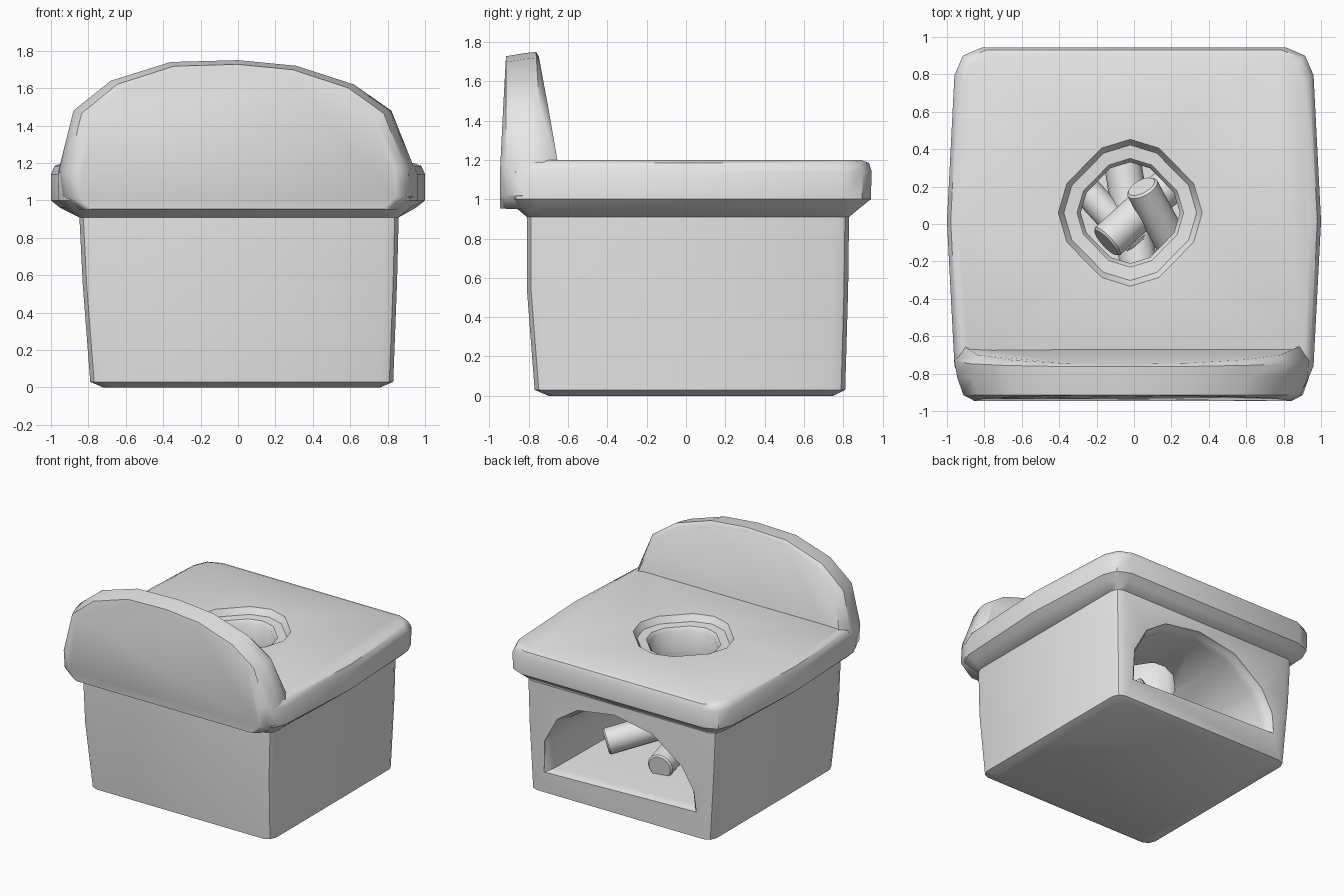
import bpy, bmesh, math
from mathutils import Vector

cube = bpy.data.objects.get("Cube")
if cube:
    bpy.data.objects.remove(cube, do_unlink=True)

grey = bpy.data.materials.new("clay_grey")
grey.use_nodes = True
grey.diffuse_color = (0.8, 0.8, 0.8, 1)
grey.node_tree.nodes["Principled BSDF"].inputs["Base Color"].default_value = (0.8, 0.8, 0.8, 1)


def loft(name, rings):
    """Closed solid through rings of equal point count."""
    bm = bmesh.new()
    loops = [[bm.verts.new(p) for p in ring] for ring in rings]
    n = len(loops[0])
    for a, b in zip(loops, loops[1:]):
        for i in range(n):
            j = (i + 1) % n
            bm.faces.new((a[i], a[j], b[j], b[i]))
    bm.faces.new(loops[0][::-1])
    bm.faces.new(loops[-1])
    bmesh.ops.recalc_face_normals(bm, faces=bm.faces)
    mesh = bpy.data.meshes.new(name)
    bm.to_mesh(mesh)
    bm.free()
    mesh.materials.append(grey)
    ob = bpy.data.objects.new(name, mesh)
    bpy.context.collection.objects.link(ob)
    return ob


def box_ring(z, x0, x1, y0, y1, r, bulge=0.0):
    """Rounded rectangle whose left and right sides may swell at the middle."""
    a, b = x0 + bulge, x1 - bulge
    k = 0.3 * r
    ym = (y0 + y1) / 2
    pts = [(a + r, y0), (b - r, y0), (b - k, y0 + k), (b, y0 + r), (x1, ym),
           (b, y1 - r), (b - k, y1 - k), (b - r, y1), (a + r, y1),
           (a + k, y1 - k), (a, y1 - r), (x0, ym), (a, y0 + r), (a + k, y0 + k)]
    return [(x, y, z) for x, y in pts]


def apply(ob, kind, **settings):
    mod = ob.modifiers.new(kind, kind)
    for key, value in settings.items():
        setattr(mod, key, value)
    bpy.ops.object.select_all(action='DESELECT')
    bpy.context.view_layer.objects.active = ob
    ob.select_set(True)
    bpy.ops.object.modifier_apply(modifier=mod.name)


def smooth(ob, angle=40):
    bpy.ops.object.select_all(action='DESELECT')
    bpy.context.view_layer.objects.active = ob
    ob.select_set(True)
    bpy.ops.object.shade_smooth_by_angle(angle=math.radians(angle))


# Body, slightly wider towards the top
body = loft("stove_body", [
    box_ring(0.0, -0.72, 0.76, -0.70, 0.75, 0.06),
    box_ring(0.03, -0.79, 0.83, -0.77, 0.81, 0.07),
    box_ring(0.55, -0.83, 0.85, -0.81, 0.825, 0.07),
    box_ring(0.95, -0.85, 0.86, -0.81, 0.83, 0.07)])

# Overhanging top slab with a sloped underside
slab = loft("top_slab", [
    box_ring(0.91, -0.85, 0.86, -0.81, 0.83, 0.07),
    box_ring(0.96, -0.95, 0.95, -0.87, 0.89, 0.12, 0.03),
    box_ring(1.00, -1.0, 1.0, -0.91, 0.94, 0.15, 0.04),
    box_ring(1.14, -1.0, 1.0, -0.91, 0.945, 0.15, 0.04),
    box_ring(1.185, -0.98, 0.98, -0.90, 0.93, 0.15, 0.04),
    box_ring(1.2, -0.94, 0.94, -0.88, 0.89, 0.13, 0.03)])

# Cutter for the arched fire opening
ARCH = [(0.68, 0.2), (0.67, 0.45), (0.56, 0.65), (0.38, 0.77), (0.06, 0.82),
        (-0.27, 0.76), (-0.53, 0.57), (-0.63, 0.4), (-0.65, 0.24)]


def arch_ring(y, s):
    return [(0.02 + (x - 0.02) * s, y, 0.46 + (z - 0.46) * s) for x, z in ARCH]


arch = loft("arch_cutter", [arch_ring(1.0, 1.03), arch_ring(0.815, 1.02), arch_ring(0.79, 0.98),
                            arch_ring(0.74, 0.95), arch_ring(-0.6, 0.88)])

# Cutter for the stepped cooking hole
QUARTER = [(1, 0), (0.88, 0.4), (0.4, 0.88)]


def hole_ring(z, r):
    pts = []
    for turn in range(4):
        for x, y in QUARTER:
            for _ in range(turn):
                x, y = -y, x
            pts.append((-0.02 + x * r, 0.06 + y * r * 1.02, z))
    return pts


hole = loft("hole_cutter", [hole_ring(0.6, 0.265), hole_ring(1.12, 0.265), hole_ring(1.145, 0.285),
                            hole_ring(1.15, 0.355), hole_ring(1.2, 0.385), hole_ring(1.3, 0.4)])

for target, cutters in ((body, (arch, hole)), (slab, (hole,))):
    for cutter in cutters:
        apply(target, 'BOOLEAN', object=cutter, operation='DIFFERENCE', solver='EXACT')
    smooth(target)
for cutter in (arch, hole):
    bpy.data.objects.remove(cutter, do_unlink=True)

# Curved guard wall along the front edge
OUTLINE = [(-0.87, 0.95), (-0.95, 1.02), (-0.96, 1.16), (-0.88, 1.48), (-0.68, 1.64),
           (-0.36, 1.74), (0, 1.75), (0.31, 1.72), (0.62, 1.62), (0.82, 1.48),
           (0.94, 1.18), (0.95, 1.02), (0.87, 0.95)]


def wall_ring(y, s, lean=0.0):
    return [(x * s, y - lean * max(0, z - 1.2), 1.0 + (z - 1.0) * (1 - (1 - s) * 0.6))
            for x, z in OUTLINE]


wall = loft("front_guard", [wall_ring(-0.945, 0.89, -0.05), wall_ring(-0.915, 0.95),
                            wall_ring(-0.82, 0.985), wall_ring(-0.73, 1.0, 0.06),
                            wall_ring(-0.65, 0.95, 0.18)])
smooth(wall, 45)

# Pile of logs inside
LOGS = [((-0.15, -0.1, 0.56), (0.42, 0.42, 0.36), 0.1),
        ((0.04, 0.2, 0.64), (0.32, -0.32, 0.34), 0.09),
        ((-0.08, 0.45, 0.3), (0.03, -0.25, 0.4), 0.1),
        ((-0.42, 0.36, 0.3), (0.02, -0.12, 0.42), 0.08)]
for i, (start, end, r) in enumerate(LOGS):
    start, end = Vector(start), Vector(end)
    axis = end - start
    bpy.ops.mesh.primitive_cylinder_add(vertices=16, radius=r, depth=axis.length,
                                        location=(start + end) / 2,
                                        rotation=axis.to_track_quat('Z', 'Y').to_euler())
    log = bpy.context.object
    log.name = f"log_{i + 1}"
    log.data.materials.append(grey)
    apply(log, 'BEVEL', width=0.012, segments=1)
    smooth(log)
